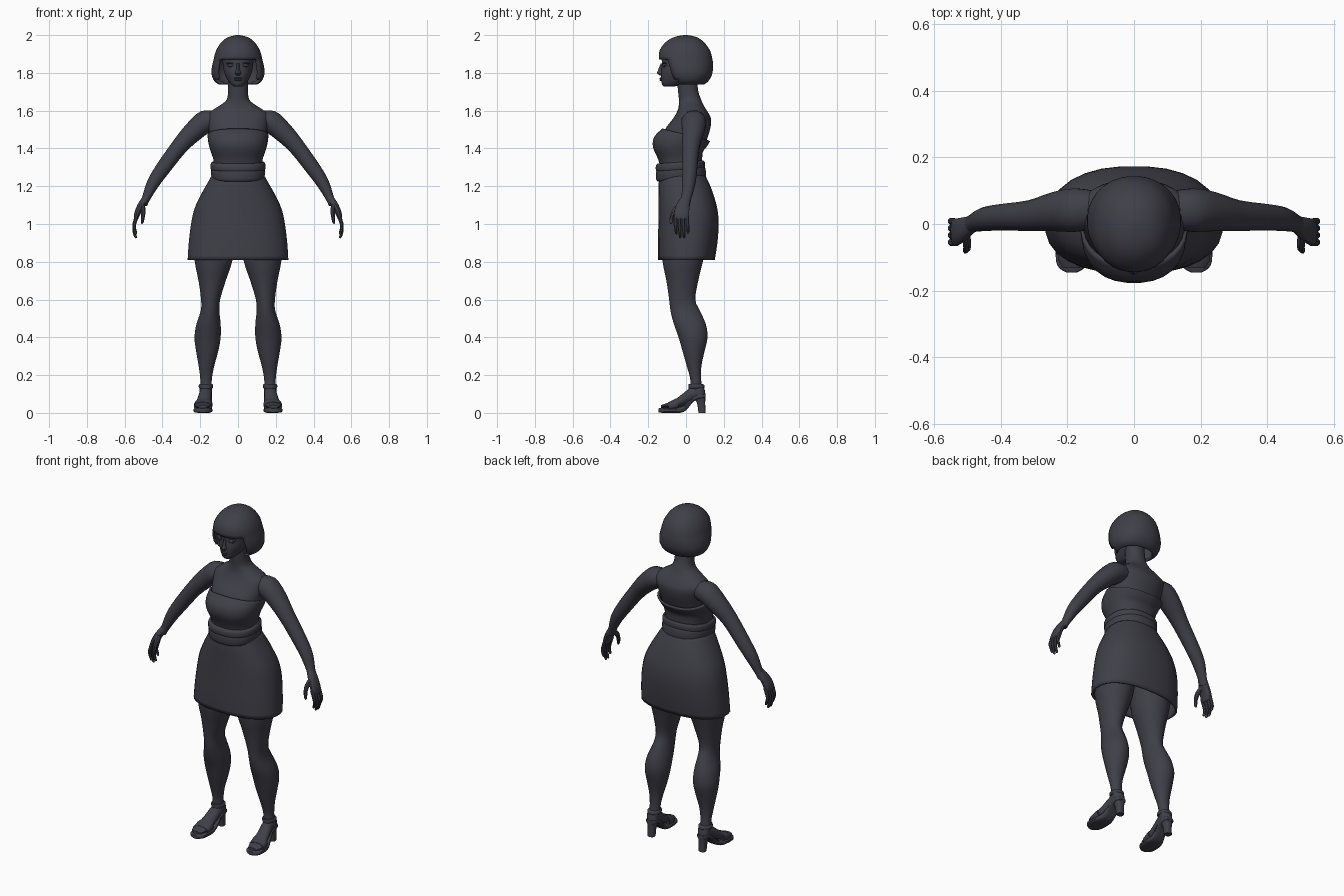
import bpy, bmesh, math
from mathutils import Vector as V

mat = bpy.data.materials.new("charcoal")
mat.diffuse_color = (0.05, 0.05, 0.065, 1)


def finish(name, bm):
    bmesh.ops.recalc_face_normals(bm, faces=bm.faces)
    me = bpy.data.meshes.new(name)
    bm.to_mesh(me)
    bm.free()
    me.materials.append(mat)
    ob = bpy.data.objects.new(name, me)
    bpy.context.collection.objects.link(ob)
    return ob


def spline(rows, steps):
    """Catmull-Rom interpolation through rows of (centre, u, v)."""
    out = []
    for i in range(len(rows) - 1):
        p = [rows[max(0, min(len(rows) - 1, i + k))] for k in (-1, 0, 1, 2)]
        for s in range(steps):
            t = s / steps
            out.append([0.5 * (2 * b + (c - a) * t + (2 * a - 5 * b + 4 * c - d) * t * t
                               + (3 * b - a - 3 * c + d) * t ** 3) for a, b, c, d in zip(*p)])
    return out + [rows[-1]]


def loft(name, rows, n=24, power=2.0, steps=3, caps=True, cut=None, thick=0):
    """Skin superelliptic rings; cut removes faces by centre, thick makes a shell."""
    bm = bmesh.new()
    rings = []
    for c, u, v in spline(rows, steps):
        ring = []
        for k in range(n):
            a = 2 * math.pi * (k + 0.5) / n
            x, y = math.cos(a), math.sin(a)
            x, y = [math.copysign(abs(q) ** (2 / power), q) for q in (x, y)]
            ring.append(bm.verts.new(c + u * x + v * y))
        rings.append(ring)
    for r, q in zip(rings, rings[1:]):
        for k in range(n):
            bm.faces.new((r[k], r[(k + 1) % n], q[(k + 1) % n], q[k]))
    if caps:
        bm.faces.new(rings[0])
        bm.faces.new(rings[-1])
    if cut:
        bad = [f for f in bm.faces if cut(f.calc_center_median())]
        bmesh.ops.delete(bm, geom=bad, context='FACES')
    ob = finish(name, bm)
    if thick:
        m = ob.modifiers.new("shell", 'SOLIDIFY')
        m.thickness, m.offset = thick, -1
    return ob


def level(z, hx, y0, y1, x=0, tilt=0):
    """Horizontal ring from its half width and front and back y."""
    c = (y0 + y1) / 2
    h = (y1 - y0) / 2
    return V((x, c, z + tilt * c)), V((hx, 0, 0)), V((0, h, tilt * h))


def upright(x, y, z, hx, hz):
    """Ring facing along y."""
    return V((x, y, z)), V((hx, 0, 0)), V((0, 0, hz))


def tube(name, pts, n=10, **kw):
    """Limb through (x, y, z, radius, depth radius along y)."""
    rows = []
    for i, p in enumerate(pts):
        d = V(pts[min(i + 1, len(pts) - 1)][:3]) - V(pts[max(i - 1, 0)][:3])
        u = d.cross(V((0, 1, 0))).normalized()
        rows.append((V(p[:3]), u * p[3], d.cross(u).normalized() * p[4]))
    return loft(name, rows, n, **kw)


def blob(name, loc, size, seg=12):
    bm = bmesh.new()
    bmesh.ops.create_uvsphere(bm, u_segments=seg, v_segments=8, radius=1)
    for v in bm.verts:
        v.co = V(loc) + V([a * b for a, b in zip(v.co, size)])
    return finish(name, bm)


# Torso and neck
loft("torso", [level(*r) for r in (
    (1.22, .135, -.12, .09), (1.30, .125, -.115, .08), (1.36, .13, -.13, .08),
    (1.43, .148, -.135, .105), (1.50, .155, -.112, .128), (1.55, .165, -.075, .134),
    (1.58, .163, -.055, .123), (1.61, .125, -.042, .105), (1.635, .085, -.038, .09),
    (1.66, .06, -.038, .08), (1.70, .053, -.042, .066), (1.78, .053, -.05, .055))], 28, 2.2)

# Strapless top, with its upper edge dropping to the back
loft("strapless_top", [level(*r) for r in (
    (1.29, .135, -.135, .088), (1.335, .13, -.148, .086, 0, -.05), (1.39, .148, -.176, .09, 0, -.1),
    (1.43, .158, -.168, .11, 0, -.2), (1.472, .162, -.125, .128, 0, -.27))], 28, 2.3, caps=False, thick=.012)

# Two-layer waistband
loft("upper_belt", [level(*r, 0, .07) for r in (
    (1.285, .137, -.152, .095), (1.295, .145, -.16, .1), (1.32, .145, -.16, .1), (1.33, .137, -.15, .092))], 28, 2.3)
loft("lower_belt", [level(*r, 0, .07) for r in (
    (1.235, .132, -.148, .1), (1.245, .14, -.158, .107), (1.285, .144, -.16, .104), (1.297, .138, -.152, .098))], 28, 2.3)

# Flared skirt, open underneath
loft("skirt", [level(*r) for r in (
    (.81, .268, -.15, .153), (.9, .262, -.15, .167), (1.0, .25, -.147, .174), (1.08, .232, -.146, .167),
    (1.15, .2, -.146, .148), (1.2, .172, -.146, .13), (1.26, .138, -.142, .102))], 28, 2.35, caps=False, thick=.012)

# Head
loft("head", [level(*r) for r in (
    (1.728, .022, -.118, -.06), (1.74, .038, -.128, -.02), (1.765, .057, -.132, .04),
    (1.80, .073, -.133, .07), (1.84, .08, -.128, .09), (1.89, .082, -.128, .09), (1.94, .065, -.1, .075))], 24, 2.1)

# Face features
loft("nose", [level(1.787, .009, -.138, -.115), level(1.797, .017, -.153, -.115),
              level(1.815, .011, -.148, -.115), level(1.85, .007, -.134, -.115)], 10)
blob("upper_lip", (0, -.132, 1.771), (.022, .009, .005))
blob("lower_lip", (0, -.131, 1.762), (.018, .01, .006))
for s in (-1, 1):
    blob("eye", (s * .037, -.113, 1.84), (.019, .012, .009))
    blob("eyelid", (s * .039, -.112, 1.85), (.022, .016, .004))

# Bobbed hair with a straight fringe
loft("hair", [level(*r) for r in (
    (1.738, .1, -.08, .095), (1.755, .125, -.095, .118), (1.79, .14, -.118, .138), (1.83, .139, -.134, .144),
    (1.87, .13, -.144, .141), (1.92, .116, -.14, .127), (1.965, .086, -.105, .093), (1.99, .05, -.062, .055),
    (2.0, .008, -.012, .008))], 32, 2.15,
     cut=lambda c: (c.z < 1.87 and c.y < -.045 and abs(c.x) < .108) or c.z < 1.7385, thick=.014)

for s in (-1, 1):
    side = "left" if s > 0 else "right"
    # Arm
    tube(side + "_arm", [(s * x, y, z, r, q) for x, y, z, r, q in (
        (.09, .045, 1.55, .045, .05), (.17, .042, 1.542, .062, .066), (.235, .037, 1.49, .055, .06),
        (.31, .025, 1.41, .045, .047), (.40, .02, 1.29, .04, .04), (.45, .014, 1.215, .034, .036),
        (.485, .002, 1.14, .023, .027), (.50, -.008, 1.105, .021, .03))], 16)
    # Hand
    tube(side + "_palm", [(s * x, y, z, r, q) for x, y, z, r, q in (
        (.487, 0, 1.135, .021, .025), (.515, -.016, 1.095, .019, .036),
        (.535, -.024, 1.05, .016, .041), (.54, -.024, 1.025, .011, .038))], 12, power=2.4)
    for i, low in enumerate((.945, .925, .925, .95)):
        y = -.056 + i * .021
        tube(side + "_finger", [(s * .533, y, 1.05, .011, .011), (s * .549, y, 1.0, .0105, .0105),
                                (s * .549, y + .003, low + .03, .009, .009),
                                (s * .541, y + .004, low + .005, .007, .007),
                                (s * .539, y + .004, low, .002, .002)], 8, steps=2)
    tube(side + "_thumb", [(s * .505, -.02, 1.105, .012, .016), (s * .502, -.057, 1.075, .013, .015),
                           (s * .502, -.073, 1.045, .011, .012), (s * .507, -.08, 1.01, .008, .009),
                           (s * .509, -.08, 1.0, .002, .002)], 8, steps=2)
    # Leg
    loft(side + "_leg", [level(z, h, a, b, s * x) for z, x, h, a, b in (
        (1.0, .125, .112, -.12, .13), (.9, .128, .108, -.128, .115), (.8, .13, .1, -.125, .09),
        (.7, .137, .073, -.105, .066), (.6, .145, .051, -.09, .05), (.54, .148, .05, -.083, .075),
        (.47, .156, .065, -.065, .106), (.4, .161, .07, -.04, .115), (.33, .163, .06, -.02, .1),
        (.25, .167, .042, .003, .082), (.18, .169, .031, .022, .08), (.12, .17, .03, .022, .088),
        (.08, .17, .026, .035, .088))], 20)
    # Foot
    loft(side + "_foot", [upright(s * x, y, z, hx, hz) for x, y, z, hx, hz in (
        (.17, .095, .105, .018, .02), (.17, .08, .107, .03, .032), (.172, .035, .1, .033, .042),
        (.178, -.015, .07, .037, .034), (.184, -.065, .045, .043, .022), (.188, -.105, .037, .041, .014),
        (.188, -.132, .033, .026, .008))], 16)
    # Sandal sole, heel and straps
    loft(side + "_sole", [upright(s * x, y, z, hx, hz) for x, y, z, hx, hz in (
        (.17, .103, .09, .022, .012), (.17, .09, .089, .032, .012), (.171, .045, .078, .034, .013),
        (.176, .005, .036, .037, .018), (.181, -.025, .017, .043, .016), (.185, -.07, .014, .05, .014),
        (.187, -.115, .014, .047, .014), (.187, -.135, .014, .035, .013), (.187, -.146, .013, .016, .011))],
        16, 3.5)
    loft(side + "_heel", [level(z, h, a, b, s * .17) for z, h, a, b in (
        (0, .02, .066, .104), (.05, .022, .058, .102), (.1, .031, .038, .104))], 16, 3)
    loft(side + "_heel_cup", [level(z, h, a, b, s * .17) for z, h, a, b in (
        (.085, .033, .04, .105), (.12, .034, .035, .1), (.135, .034, .045, .094))], 16, 2.2)
    loft(side + "_ankle_strap", [level(z, h, .014, b, s * .17) for z, h, b in (
        (.13, .034, .094), (.135, .038, .099), (.147, .038, .097), (.152, .034, .09))], 20)
    loft(side + "_toe_strap", [upright(s * x, y, z, hx, hz) for x, y, z, hx, hz in (
        (.181, -.04, .048, .045, .033), (.184, -.06, .042, .049, .031), (.187, -.092, .034, .048, .023))], 16, 2.3)

# Soft shading with crisp hems and soles
bpy.ops.object.select_all(action='SELECT')
bpy.context.view_layer.objects.active = bpy.context.selected_objects[0]
bpy.ops.object.shade_smooth_by_angle(angle=math.radians(40))
